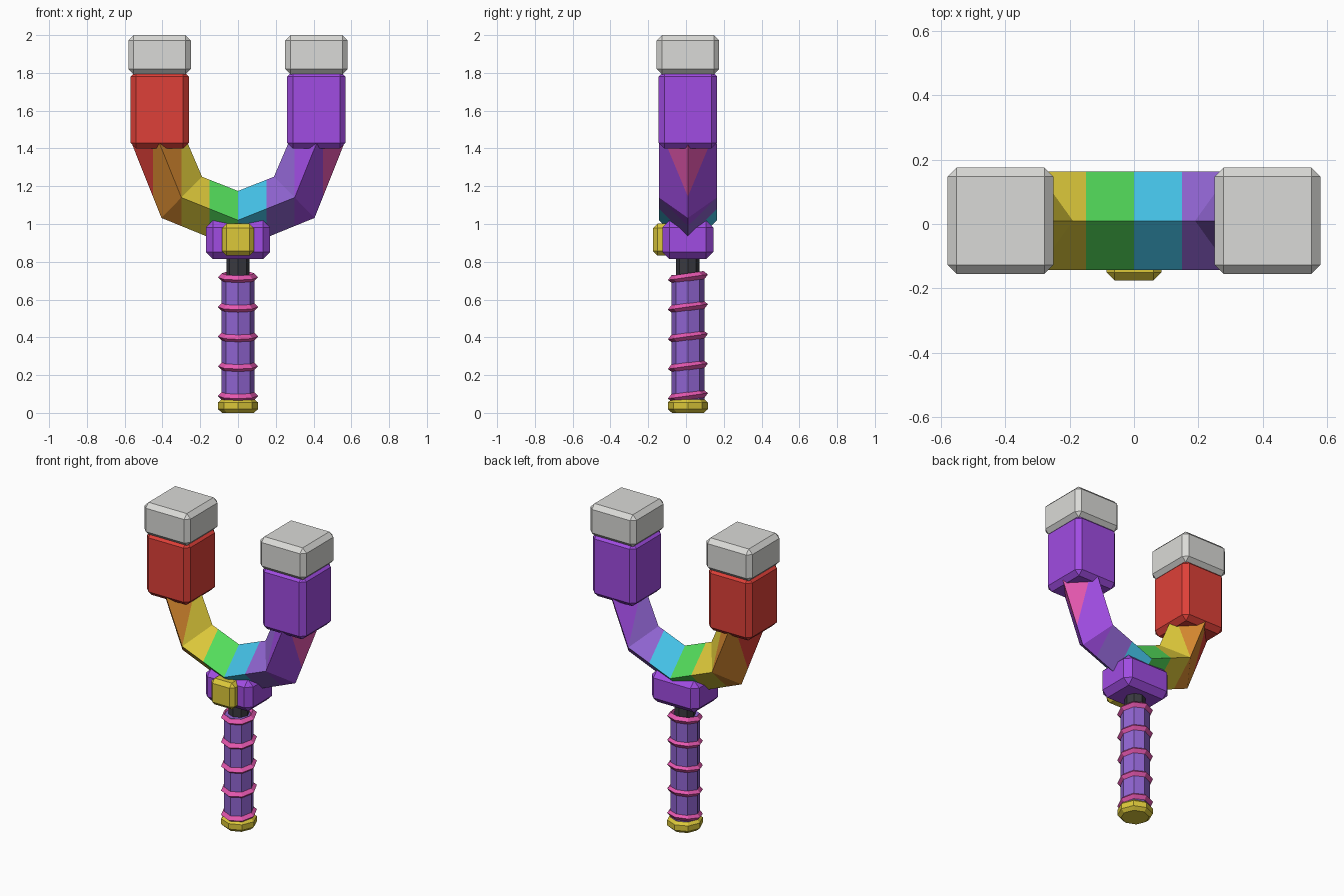
import bpy, bmesh, math
from mathutils import Matrix, Vector

if "Cube" in bpy.data.objects:
    bpy.data.objects.remove(bpy.data.objects["Cube"])

MID = 0.01  # depth of the common centre plane


def material(name, rgb):
    lin = [(c / 255 / 12.92) if c < 11 else ((c / 255 + 0.055) / 1.055) ** 2.4 for c in rgb]
    m = bpy.data.materials.new(name)
    m.use_nodes = True
    m.diffuse_color = (*lin, 1)
    m.node_tree.nodes["Principled BSDF"].inputs["Base Color"].default_value = (*lin, 1)
    return m


red = material("red", (222, 64, 56))
orange = material("orange", (216, 138, 48))
yellow = material("yellow", (220, 200, 58))
green = material("green", (84, 222, 92))
cyan = material("cyan", (70, 198, 236))
lilac = material("lilac", (143, 100, 208))
purple = material("purple", (160, 76, 226))
pink = material("pink", (230, 88, 176))
grey = material("light grey", (218, 218, 215))
dark = material("charcoal", (58, 58, 64))


def finish(name, bm, *mats):
    bmesh.ops.recalc_face_normals(bm, faces=bm.faces)
    me = bpy.data.meshes.new(name)
    bm.to_mesh(me)
    bm.free()
    for m in mats:
        me.materials.append(m)
    ob = bpy.data.objects.new(name, me)
    bpy.context.collection.objects.link(ob)
    return ob


def chamfer(bm, edges, width):
    bmesh.ops.bevel(bm, geom=edges, offset=width, offset_type='OFFSET',
                    segments=1, affect='EDGES')


def block(name, centre, size, width, mat):
    bm = bmesh.new()
    bmesh.ops.create_cube(bm, size=1)
    bmesh.ops.scale(bm, vec=size, verts=bm.verts)
    chamfer(bm, bm.edges[:], width)
    bmesh.ops.translate(bm, vec=centre, verts=bm.verts)
    return finish(name, bm, mat)


def octagon(name, radius, z0, z1, mat, width=0):
    bm = bmesh.new()
    bmesh.ops.create_cone(bm, cap_ends=True, segments=8, radius1=radius,
                          radius2=radius, depth=z1 - z0)
    if width:
        rims = [e for e in bm.edges if abs(e.verts[0].co.z - e.verts[1].co.z) < 1e-4]
        chamfer(bm, rims, width)
    bmesh.ops.translate(bm, vec=(0, MID, (z0 + z1) / 2), verts=bm.verts)
    return finish(name, bm, mat)


# Handle, pommel and neck
octagon("handle", 0.088, 0.04, 0.73, lilac)
octagon("pommel", 0.106, 0.0, 0.075, yellow, 0.02)
octagon("neck", 0.062, 0.70, 0.84, dark)

# Tilted wrap rings with a diamond section
for i in range(5):
    bm = bmesh.new()
    rings = []
    for k in range(8):
        a = k * math.tau / 8
        rings.append([bm.verts.new(((0.086 + 0.021 * math.cos(b)) * math.cos(a),
                                    (0.086 + 0.021 * math.cos(b)) * math.sin(a),
                                    0.021 * math.sin(b)))
                      for b in (j * math.tau / 4 for j in range(4))])
    for k in range(8):
        p, q = rings[k], rings[(k + 1) % 8]
        for j in range(4):
            n = (j + 1) % 4
            bm.faces.new((p[j], q[j], q[n], p[n]))
    place = Matrix.Translation((0, MID, 0.09 + i * 0.157)) @ Matrix.Rotation(math.radians(8), 4, 'X')
    bmesh.ops.transform(bm, matrix=place, verts=bm.verts)
    finish(f"wrap_ring_{i + 1}", bm, pink)

# Hub with its front stud
block("hub", (0, MID, 0.917), (0.34, 0.27, 0.206), 0.038, purple)
block("front_stud", (0, -0.125, 0.917), (0.17, 0.10, 0.17), 0.024, yellow)

# Fork: diamond tube given by inner, ridge and outer points of each section
half = [((0, 1.175), (0, 1.02), (0, 0.867)),
        ((0.19, 1.25), (0.30, 1.14), (0.405, 1.032)),
        ((0.265, 1.425), (0.415, 1.425), (0.562, 1.425))]
sections = [[(-x, z) for x, z in s] for s in half[:0:-1]]
sections = [[*s] for s in sections] + [[*s] for s in half]
bm = bmesh.new()
loops = []
for inner, ridge, outer in sections:
    points = [(inner, 0), (ridge, -0.153), (outer, 0), (ridge, 0.153)]
    loops.append([bm.verts.new((x, MID + y, z)) for (x, z), y in points])
for p, q in zip(loops, loops[1:]):
    for j in range(4):
        n = (j + 1) % 4
        bm.faces.new((p[j], q[j], q[n], p[n]))
bm.faces.new(loops[0])
bm.faces.new(loops[-1])
# Even colour bands across the width
BAND = 0.15
for i in range(-3, 4):
    bmesh.ops.bisect_plane(bm, geom=bm.verts[:] + bm.edges[:] + bm.faces[:],
                           plane_co=Vector((i * BAND, 0, 0)), plane_no=Vector((1, 0, 0)))
for f in bm.faces:
    f.material_index = max(0, min(7, math.floor(f.calc_center_median().x / BAND) + 4))
finish("fork", bm, red, orange, yellow, green, cyan, lilac, purple, pink)

# Prong blocks and end caps
for side, s, mat in (("right", -1, red), ("left", 1, purple)):
    block(side + "_prong", (s * 0.415, MID, 1.605), (0.31, 0.31, 0.41), 0.03, mat)
    block(side + "_cap", (s * 0.415, MID, 1.896), (0.33, 0.33, 0.208), 0.028, grey)
